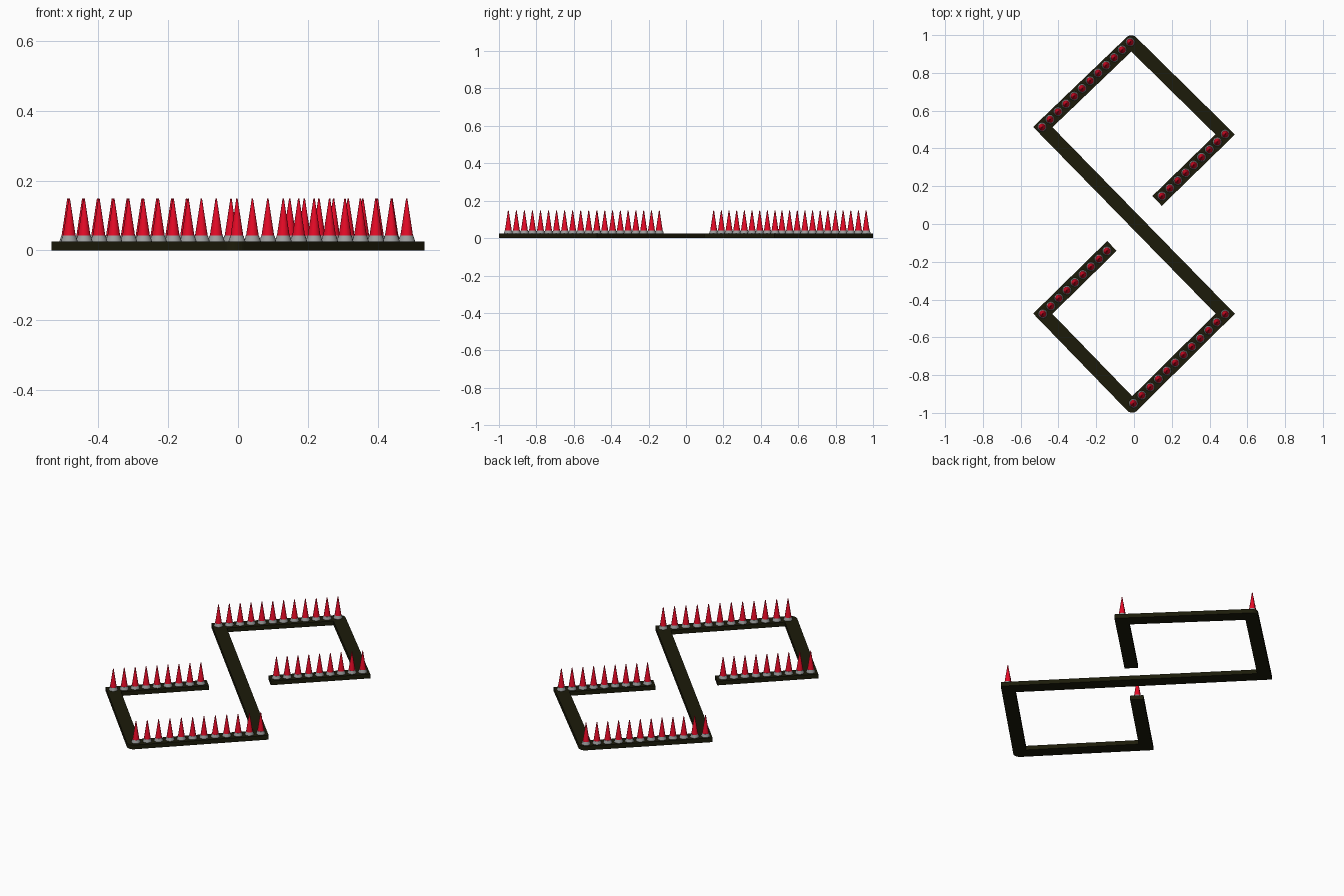
import bpy, bmesh, math
from mathutils import Vector

cube = bpy.data.objects.get("Cube")
if cube:
    bpy.data.objects.remove(cube)


def material(name, color):
    m = bpy.data.materials.new(name)
    m.use_nodes = True
    m.diffuse_color = (*color, 1)
    bsdf = m.node_tree.nodes["Principled BSDF"]
    bsdf.inputs["Base Color"].default_value = (*color, 1)
    return m


olive = material("dark olive", (0.0115, 0.011, 0.003))
grey = material("grey", (0.33, 0.34, 0.34))
red = material("red", (0.8, 0.003, 0.02))

HALF, THICK = 0.036, 0.025
TIP_HEIGHT = 0.148


def add_object(name, bm, mats):
    bmesh.ops.recalc_face_normals(bm, faces=bm.faces)
    me = bpy.data.meshes.new(name)
    bm.to_mesh(me)
    bm.free()
    for m in mats:
        me.materials.append(m)
    ob = bpy.data.objects.new(name, me)
    bpy.context.collection.objects.link(ob)
    return ob


# Base strip: one zigzag path with mitred corners and two rounded tips
path = [Vector(p) for p in [(0.122, 0.122), (0.483, 0.474), (-0.014, 0.963),
                            (-0.483, 0.513), (0.483, -0.475), (-0.01, -0.963),
                            (-0.483, -0.475), (-0.117, -0.116)]]
ROUND_TIPS = (2, 5)


def side_outline(side):
    """Offset the path to one side, with arcs round the outside of the tips."""
    out = []
    for i, p in enumerate(path):
        d_in = (p - path[i - 1]).normalized() if i else None
        d_out = (path[i + 1] - p).normalized() if i < len(path) - 1 else None
        d_in, d_out = d_in or d_out, d_out or d_in
        n1 = Vector((-d_in.y, d_in.x)) * side
        n2 = Vector((-d_out.y, d_out.x)) * side
        outside = n1.dot(d_out) < 0
        if i in ROUND_TIPS and outside:
            for k in range(9):
                out.append(p + n1.lerp(n2, k / 8).normalized() * HALF)
        else:
            m = (n1 + n2).normalized()
            out.append(p + m * HALF / m.dot(n1))
    return out


bm = bmesh.new()
outline = side_outline(1) + side_outline(-1)[::-1]
face = bm.faces.new([bm.verts.new((p.x, p.y, 0)) for p in outline])
top = bmesh.ops.extrude_face_region(bm, geom=[face])["geom"]
bmesh.ops.translate(bm, vec=(0, 0, THICK),
                    verts=[v for v in top if isinstance(v, bmesh.types.BMVert)])
bmesh.ops.triangulate(bm, faces=[f for f in bm.faces if len(f.verts) > 4])
add_object("base_strip", bm, [olive])


# Spikes: a grey collar and a red cone on each
def add_cone(bm, x, y, z0, z1, r0, r1, index):
    before = set(bm.faces)
    made = bmesh.ops.create_cone(bm, cap_ends=True, segments=16,
                                 radius1=r0, radius2=r1, depth=z1 - z0)
    bmesh.ops.translate(bm, verts=made["verts"], vec=(x, y, (z0 + z1) / 2))
    for f in set(bm.faces) - before:
        f.material_index = index


def spike_row(name, start, end, count):
    bm = bmesh.new()
    for i in range(count):
        p = Vector(start).lerp(Vector(end), i / (count - 1))
        add_cone(bm, p.x, p.y, THICK - 0.002, 0.042, 0.025, 0.019, 0)
        add_cone(bm, p.x, p.y, 0.03, TIP_HEIGHT, 0.02, 0.002, 1)
    ob = add_object(name, bm, [grey, red])
    bpy.ops.object.select_all(action="DESELECT")
    ob.select_set(True)
    bpy.context.view_layer.objects.active = ob
    bpy.ops.object.shade_smooth_by_angle(angle=math.radians(40))


spike_row("back_long_spikes", (-0.487, 0.513), (-0.02, 0.963), 12)
spike_row("back_short_spikes", (0.148, 0.148), (0.483, 0.476), 9)
spike_row("front_long_spikes", (-0.003, -0.95), (0.483, -0.477), 12)
spike_row("front_short_spikes", (-0.483, -0.476), (-0.143, -0.143), 9)
